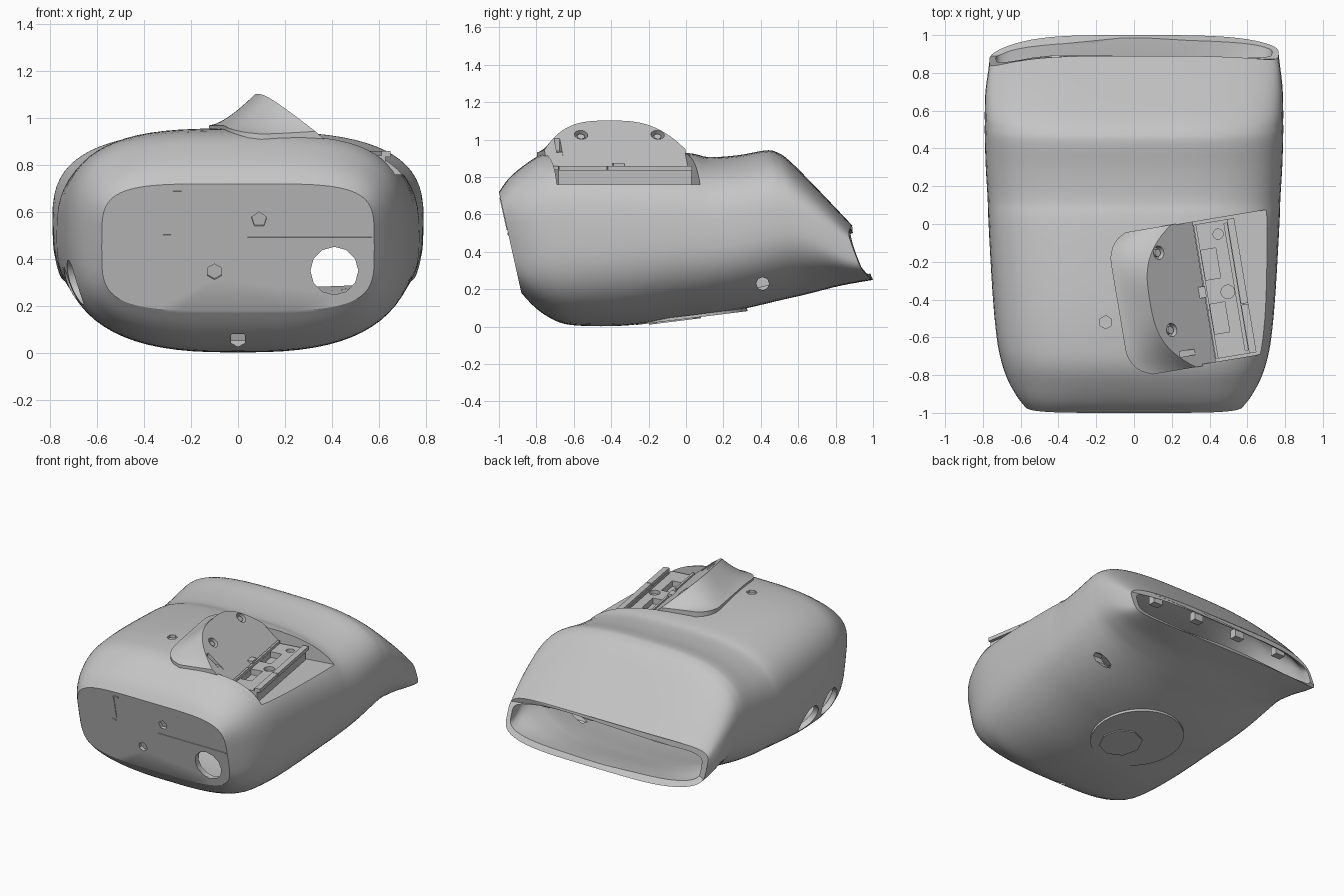
import bpy, bmesh, math
from mathutils import Vector, Matrix

if "Cube" in bpy.data.objects:
    bpy.data.objects.remove(bpy.data.objects["Cube"])

grey = bpy.data.materials.new("plain_grey")
grey.use_nodes = True
grey.diffuse_color = (0.56, 0.56, 0.56, 1)
grey.node_tree.nodes["Principled BSDF"].inputs["Base Color"].default_value = (0.56, 0.56, 0.56, 1)

# Local frames: mount (u across, v along the hinge line) and slanted front panel
MOUNT = Matrix.Translation((0.37, -0.36, 0)) @ Matrix.Rotation(math.radians(9.5), 4, 'Z')
PANEL = Matrix.Translation((0, -0.94, 0.45)) @ Matrix.Rotation(math.radians(12.5), 4, 'X')


def make(name, bm, matrix=None):
    if matrix:
        bm.transform(matrix)
    bmesh.ops.recalc_face_normals(bm, faces=bm.faces)
    mesh = bpy.data.meshes.new(name)
    bm.to_mesh(mesh)
    bm.free()
    mesh.materials.append(grey)
    ob = bpy.data.objects.new(name, mesh)
    bpy.context.collection.objects.link(ob)
    return ob


def loft(name, rings, matrix=None):
    bm = bmesh.new()
    rows = [[bm.verts.new(p) for p in ring] for ring in rings]
    n = len(rows[0])
    for a, b in zip(rows, rows[1:]):
        for i in range(n):
            bm.faces.new((a[i], a[(i + 1) % n], b[(i + 1) % n], b[i]))
    bm.faces.new(rows[0])
    bm.faces.new(rows[-1][::-1])
    return make(name, bm, matrix)


def prism(name, profile, v0, v1):
    return loft(name, [[(u, v, z) for u, z in profile] for v in (v0, v1)], MOUNT)


def box(name, lo, hi, matrix=None):
    bm = bmesh.new()
    bmesh.ops.create_cube(bm, size=1)
    for v in bm.verts:
        v.co = [l + (c + 0.5) * (h - l) for c, l, h in zip(v.co, lo, hi)]
    return make(name, bm, matrix)


def rod(name, centre, axis, radius, length, sides=24, matrix=None):
    bm = bmesh.new()
    bmesh.ops.create_cone(bm, cap_ends=True, segments=sides, radius1=radius, radius2=radius, depth=length)
    bm.transform(Matrix.Translation(centre) @ Vector(axis).to_track_quat('Z', 'Y').to_matrix().to_4x4())
    return make(name, bm, matrix)


def cut(target, cutter):
    cutter.hide_render = True
    mod = target.modifiers.new("cut", 'BOOLEAN')
    mod.operation, mod.solver, mod.object = 'DIFFERENCE', 'EXACT', cutter
    bpy.context.view_layer.objects.active = target
    bpy.ops.object.modifier_apply(modifier=mod.name)
    bpy.data.objects.remove(cutter)


def smooth(ob):
    bpy.ops.object.select_all(action='DESELECT')
    ob.select_set(True)
    bpy.context.view_layer.objects.active = ob
    bpy.ops.object.shade_smooth_by_angle(angle=math.radians(30))


# Shell stations: top y, top z, bottom y, bottom z, half width, squareness
STATIONS = [
    (-1, .72, -.88, .18, .58, 4.6), (-.95, .79, -.82, .115, .625, 4),
    (-.87, .86, -.75, .06, .67, 3.5), (-.77, .922, -.65, .015, .705, 3.3),
    (-.65, .947, -.5, .003, .73, 3.2), (-.4, .955, -.3, .008, .75, 3.1),
    (0, .93, 0, .045, .77, 3), (.12, .907, .15, .065, .775, 3),
    (.28, .917, .33, .1, .785, 3), (.42, .942, .52, .145, .79, 3),
    (.48, .935, .61, .165, .79, 3), (.55, .89, .69, .185, .79, 3.1),
    (.7, .74, .83, .22, .785, 3.5), (.89, .54, 1, .25, .765, 4.6)]


def power(c, e):
    return math.copysign(abs(c) ** e, c)


def shell_ring(station, count=72):
    yt, zt, yb, zb, w, n = station
    ring = []
    for i in range(count):
        a = math.tau * i / count
        m = n if math.sin(a) > 0 else n - 0.5
        x = w * power(math.cos(a), 2 / m)
        f = (power(math.sin(a), 2 / m) + 1) / 2
        y = yb + (yt - yb) * f
        # The back rim sweeps forward at its ends, more on the right
        t = min(1, max(0, (y - 0.4) / 0.5))
        sweep = 0.04 if x > 0 else 0.075
        ring.append((x, y - sweep * t * t * (x / 0.75) ** 4, zb + (zt - zb) * f))
    return ring


def shell_loft(name, stations, steps=4):
    rows = []
    for i in range(len(stations) - 1):
        p = [stations[min(max(i + k, 0), len(stations) - 1)] for k in (-1, 0, 1, 2)]
        for s in range(steps):
            t = s / steps
            rows.append([b + .5 * t * (c - a + t * (2*a - 5*b + 4*c - d + t * (3 * (b - c) + d - a)))
                         for a, b, c, d in zip(*p)])
    rows.append(stations[-1])
    return loft(name, [shell_ring(r) for r in rows])


# Hollow shell with an open back and a stepped recess for the mount
wall = 0.035
shell = shell_loft("shell", STATIONS)
inner = [(yt + (wall if i < 3 else 0), zt - wall, yb + (wall if i < 3 else 0), zb + wall, w - wall, n)
         for i, (yt, zt, yb, zb, w, n) in enumerate(STATIONS)]
last = inner[-1]
inner.append((last[0] + .25, last[1] - .02, last[2] + .25, last[3] + .02) + last[4:])
cavity = shell_loft("cavity", inner)
cut(cavity, prism("recess_wall", [(-.03, .725), (-.03, .82), (-.35, 1.09), (-.35, 1.3), (.6, 1.3), (.6, .725)], -.41, .41))
cut(shell, cavity)
cut(shell, prism("recess", [(0, .76), (0, .85), (-.3, 1.1), (-.3, 1.3), (.6, 1.3), (.6, .76)], -.375, .375))

# Openings in the shell: cable hole, side holes, small dimples
cut(shell, rod("cable_hole", (.41, -.9, .35), (0, 1, 0), .102, .4, 12))
for y, z in ((-.6, .3), (-.36, .27)):
    cut(shell, rod("side_hole", (-.7, y, z), (1, 0, 0), .095, .5))
for x, z, sides in ((.09, .12, 5), (-.1, -.107, 6)):
    cut(shell, rod("front_dimple", (x, -.03, z), (0, 1, 0), .034, .1, sides, PANEL))
cut(shell, rod("side_dimple", (.7, .41, .23), (1, 0, 0), .035, .4, 8))
cut(shell, rod("lower_dimple", (0, -.72, .06), (0, 1, 0), .034, .12, 6))
cut(shell, rod("top_dimple", (-.15, -.52, .97), (0, 0, 1), .035, .07, 6))
smooth(shell)

# Front panel lines, lying on the slanted face
for lo, hi in (((.04, .038), (.57, .044)), ((-.287, .07), (-.277, .235)),
               ((-.32, .045), (-.285, .055)), ((-.277, .235), (-.24, .245))):
    box("panel_line", (lo[0], -.004, lo[1]), (hi[0], .004, hi[1]), PANEL)

# Raised cover: wedge with curved ridge and flat sloped face
pitch = .25 / .29
rings = []
for i in range(33):
    v = -.385 + .765 * i / 32
    ur = -.29 + .17 * abs(v / .375) ** 3
    zr = .852 - ur * pitch
    corner = max(0, abs(v) - .23) / .158
    ul = -.46 + .15 * (1 - math.sqrt(max(0, 1 - corner ** 2)))
    zl = .968 - .035 * max(0, (-v - .1) / .28) ** 2
    slope = [(ul + (ur - ul) * k / 8, v, zl + (zr - zl) * (k / 8) ** 1.25) for k in range(9)]
    rings.append([(.002, v, .79), (ul, v, .79)] + slope + [(.002, v, .852 - .002 * pitch)])
cover = loft("raised_cover", rings, MOUNT)
normal = (.65, 0, .76)
for v in (.245, -.17):
    cut(cover, rod("screw_hole", (-.2, v, 1.028), normal, .036, .08, 20, MOUNT))
cut(cover, box("slot", (-.18, -.32, .9), (-.07, -.29, 1.05), MOUNT))
smooth(cover)
for v in (.245, -.17):
    rod("screw", (-.22, v, 1.002), normal, .02, .04, 16, MOUNT)
box("hinge_nub", (-.05, -.03, .82), (.01, .03, .875), MOUNT)

# Mounting rail
rail = box("rail_base", (.004, -.36, .755), (.2, .36, .84), MOUNT)
for lo, hi in (((.02, .06, .8), (.1, .22, .9)), ((.02, -.23, .8), (.1, -.07, .9)),
               ((.165, -.34, .815), (.18, .34, .9))):
    cut(rail, box("pocket", lo, hi, MOUNT))
for u, v, r in ((.125, .29, .027), (.125, -.02, .036), (.125, -.31, .027)):
    cut(rail, rod("pin_hole", (u, v, .84), (0, 0, 1), r, .05, 20, MOUNT))
for u0, u1 in ((.004, .018), (.183, .222)):
    for v0, v1 in ((-.36, -.1), (-.095, .36)):
        box("rail_lip", (u0, v0, .835), (u1, v1, .86), MOUNT)

# Inner clips along the upper edge of the back opening
for x in (-.51, -.17, .17, .51):
    box("clip", (x - .035, .8, .49), (x + .035, .85, .55))

# Base discs
tilt = (0, .125, -1)
rod("base_ring", (0, .03, .054), tilt, .3, .016, 48)
rod("base_disc", (.06, -.06, .036), tilt, .14, .016, 8)
